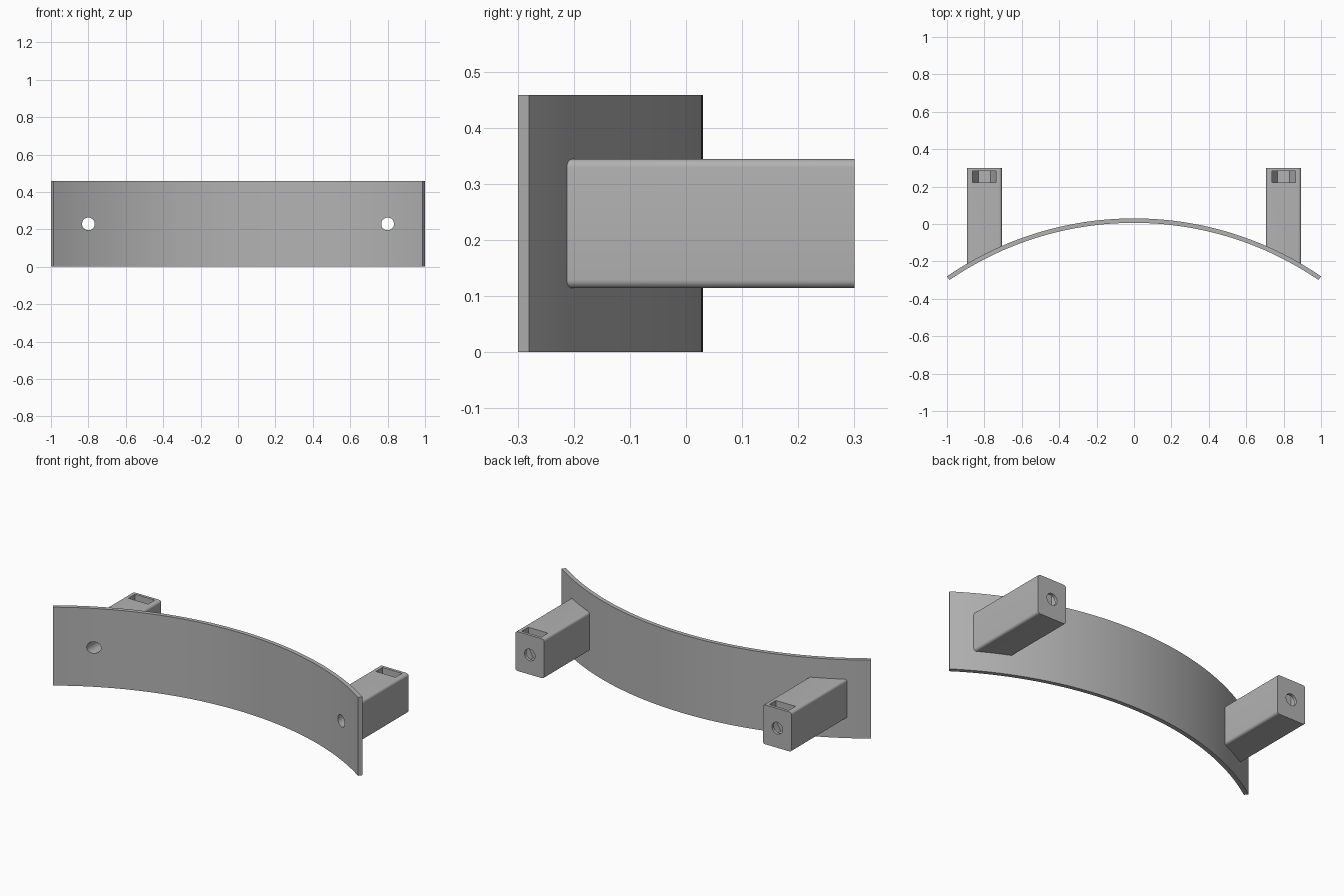
import bpy, bmesh
from math import sin, cos, pi, asin, sqrt

if "Cube" in bpy.data.objects:
    bpy.data.objects.remove(bpy.data.objects["Cube"], do_unlink=True)

GREY = (0.45, 0.45, 0.45, 1)
grey = bpy.data.materials.new("plain grey")
grey.use_nodes = True
grey.diffuse_color = GREY
grey.node_tree.nodes["Principled BSDF"].inputs["Base Color"].default_value = GREY

RADIUS, THICK, APEX = 1.768, 0.024, 0.03     # curved plate
HEIGHT = 0.458
MID_Z = HEIGHT / 2
POST_X, HALF_W, HALF_H, BACK = 0.80, 0.0935, 0.115, 0.30
CENTRE_Y = APEX - RADIUS


def loft(name, ring_a, ring_b):
    """Closed solid between two matching rings of points."""
    bm = bmesh.new()
    a = [bm.verts.new(p) for p in ring_a]
    b = [bm.verts.new(p) for p in ring_b]
    bm.faces.new(a)
    bm.faces.new(b)
    for i in range(len(a)):
        j = (i + 1) % len(a)
        bm.faces.new((a[i], a[j], b[j], b[i]))
    bmesh.ops.recalc_face_normals(bm, faces=bm.faces)
    mesh = bpy.data.meshes.new(name)
    bm.to_mesh(mesh)
    bm.free()
    mesh.materials.append(grey)
    ob = bpy.data.objects.new(name, mesh)
    bpy.context.collection.objects.link(ob)
    return ob


def along_y(name, profile, y0, y1):
    """Solid from an (x, z) profile; y0 may vary with x."""
    return loft(name, [(x, y0(x), z) for x, z in profile], [(x, y1, z) for x, z in profile])


def select(ob):
    bpy.ops.object.select_all(action='DESELECT')
    ob.select_set(True)
    bpy.context.view_layer.objects.active = ob


def cut(ob, cutter):
    select(ob)
    mod = ob.modifiers.new("cut", 'BOOLEAN')
    mod.operation = 'DIFFERENCE'
    mod.solver = 'EXACT'
    mod.object = cutter
    bpy.ops.object.modifier_apply(modifier=mod.name)


def arc(radius, steps=64):
    end = asin(1 / RADIUS)
    angles = [end * (2 * i / steps - 1) for i in range(steps + 1)]
    return [(radius * sin(t), CENTRE_Y + radius * cos(t)) for t in angles]


def rounded_rect(cx, cz, hw, hh, r, steps=6):
    pts = []
    for k, (sx, sz) in enumerate([(1, 1), (-1, 1), (-1, -1), (1, -1)]):
        for i in range(steps + 1):
            t = (k + i / steps) * pi / 2
            pts.append((cx + sx * (hw - r) + r * cos(t), cz + sz * (hh - r) + r * sin(t)))
    return pts


def mid_arc(x):
    return CENTRE_Y + sqrt((RADIUS - THICK / 2) ** 2 - x * x)


# Curved plate
outline = arc(RADIUS) + arc(RADIUS - THICK)[::-1]
plate = loft("curved_plate", [(x, y, 0) for x, y in outline], [(x, y, HEIGHT) for x, y in outline])
parts = [plate]

for side, label in ((1, "left"), (-1, "right")):
    cx = side * POST_X

    # Mounting post, its front end slanted to sit inside the plate
    xa, xb = cx - HALF_W, cx + HALF_W
    slope = (mid_arc(xb) - mid_arc(xa)) / (xb - xa)
    post = along_y(label + "_post", rounded_rect(cx, MID_Z, HALF_W, HALF_H, 0.015),
                   lambda x: mid_arc(xa) + slope * (x - xa), BACK)
    parts.append(post)

    # Bolt hole through plate and post
    circle = [(cx + 0.034 * cos(i * pi / 16), MID_Z + 0.034 * sin(i * pi / 16)) for i in range(32)]
    drill = along_y("drill", circle, lambda x: -0.5, 0.5)

    # Nut slot: half a hexagon below, open at the top
    r = 0.0635
    lower = [(cx + r * cos(k * pi / 3), MID_Z + r * sin(k * pi / 3)) for k in (3, 4, 5, 6)]
    slot = along_y("slot", lower + [(cx + r, 0.4), (cx - r, 0.4)], lambda x: 0.222, 0.283)

    cut(plate, drill)
    cut(post, drill)
    cut(post, slot)
    for helper in (drill, slot):
        bpy.data.objects.remove(helper, do_unlink=True)

for ob in parts:
    select(ob)
    bpy.ops.object.shade_smooth_by_angle(angle=pi / 6)
